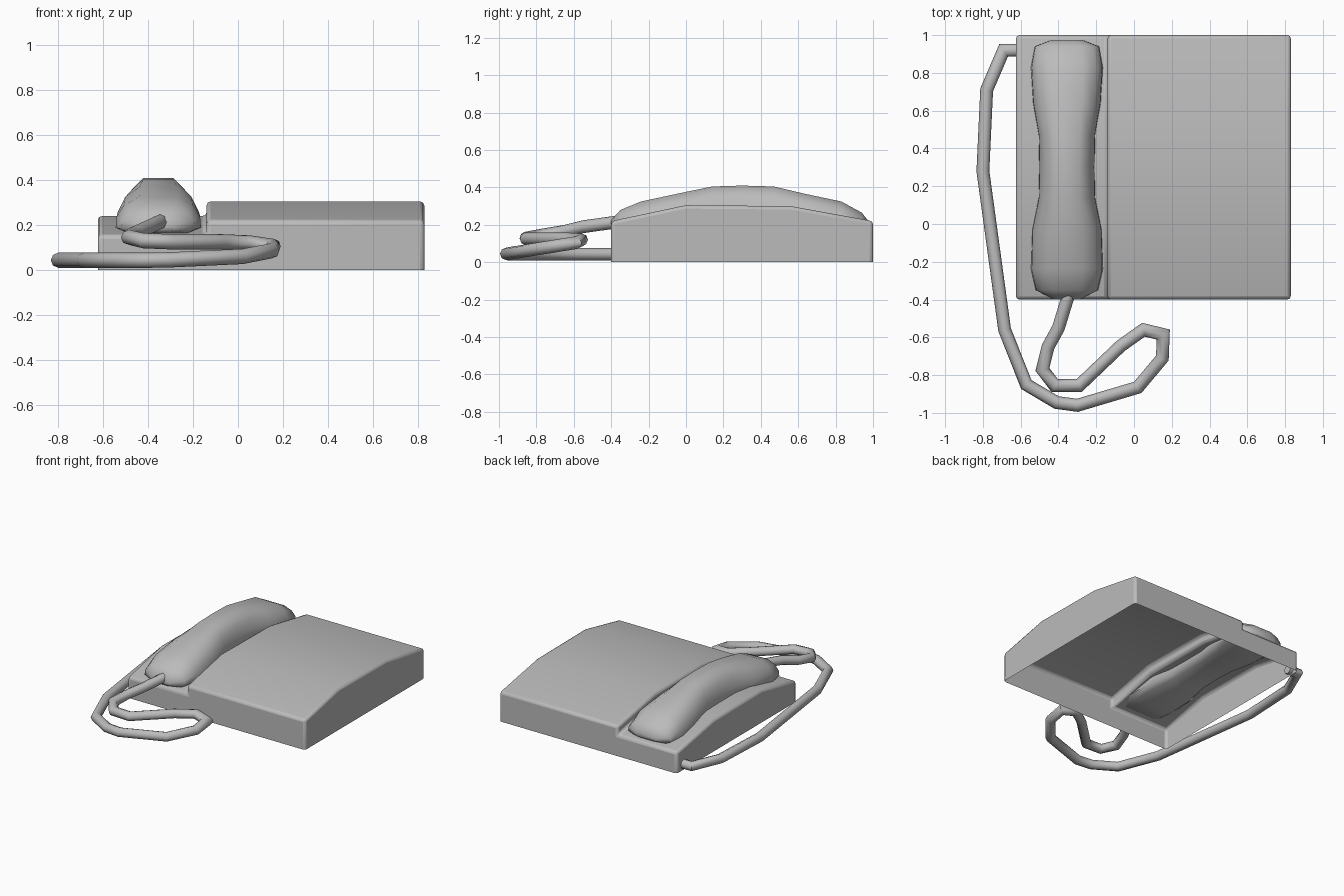
import bpy, bmesh, math
from mathutils import Vector

cube = bpy.data.objects.get("Cube")
if cube:
    bpy.data.objects.remove(cube, do_unlink=True)

grey = bpy.data.materials.new("light grey plastic")
grey.use_nodes = True
GREY = (0.5, 0.5, 0.5, 1)
grey.diffuse_color = GREY
grey.node_tree.nodes["Principled BSDF"].inputs["Base Color"].default_value = GREY


def loft(name, rings, closed, angle):
    """Skin a list of equal-length rings and cap both ends."""
    bm = bmesh.new()
    rows = [[bm.verts.new(p) for p in ring] for ring in rings]
    n = len(rows[0])
    for a, b in zip(rows, rows[1:]):
        for i in range(n if closed else n - 1):
            j = (i + 1) % n
            bm.faces.new((a[i], a[j], b[j], b[i]))
    bm.faces.new(rows[0][::-1])
    bm.faces.new(rows[-1])
    bmesh.ops.recalc_face_normals(bm, faces=bm.faces)
    # an open shell can recalculate inwards: the highest face must look up
    bm.faces.ensure_lookup_table()
    top = max(bm.faces, key=lambda f: f.calc_center_median().z)
    if top.normal.z < 0:
        bmesh.ops.reverse_faces(bm, faces=bm.faces)
    mesh = bpy.data.meshes.new(name)
    bm.to_mesh(mesh)
    bm.free()
    obj = bpy.data.objects.new(name, mesh)
    bpy.context.collection.objects.link(obj)
    mesh.materials.append(grey)
    bpy.ops.object.select_all(action='DESELECT')
    obj.select_set(True)
    bpy.context.view_layer.objects.active = obj
    bpy.ops.object.shade_smooth_by_angle(angle=math.radians(angle))
    return obj


# Housing: arched shell, open underneath, with a lower cradle strip
STEP = 0.065
housing = []
for y, h in [(-0.4, 0.22), (0.0, 0.305), (0.56, 0.3), (1.0, 0.22)]:
    section = [(-0.625, 0), (-0.625, h - STEP), (-0.14, h - STEP),
               (-0.14, h), (0.83, h), (0.83, 0)]
    housing.append([(x, y, z) for x, z in section])
body = loft("housing", housing, False, 50)
bevel = body.modifiers.new("soft edges", 'BEVEL')
bevel.width = 0.018
bevel.segments = 2
bevel.limit_method = 'ANGLE'
bevel.angle_limit = math.radians(40)

# Handset: stations of y, half width, underside and top height
stations = [(-0.4, 0.07, 0.175, 0.225), (-0.35, 0.165, 0.165, 0.28),
            (-0.24, 0.19, 0.165, 0.325), (-0.03, 0.185, 0.165, 0.37),
            (0.14, 0.15, 0.175, 0.405), (0.3, 0.147, 0.18, 0.41),
            (0.47, 0.15, 0.175, 0.405), (0.64, 0.18, 0.165, 0.365),
            (0.83, 0.19, 0.165, 0.325), (0.94, 0.17, 0.165, 0.265),
            (0.975, 0.08, 0.175, 0.22)]
half = [(0.8, 0), (1, 0.15), (0.98, 0.45), (0.8, 0.78), (0.45, 1)]
outline = half + [(-u, v) for u, v in reversed(half)]
rings = [[(-0.355 + u * w, y, lo + v * (hi - lo)) for u, v in outline]
         for y, w, lo, hi in stations]
loft("handset", rings, True, 50)

# Cord: eight-sided tube mitred along a bent path
path = [Vector(p) for p in [
    (-0.6, 0.92, 0.043), (-0.69, 0.92, 0.043), (-0.78, 0.71, 0.043),
    (-0.8, 0.28, 0.043), (-0.685, -0.56, 0.043), (-0.57, -0.85, 0.043),
    (-0.41, -0.945, 0.043), (-0.3, -0.96, 0.045), (0.02, -0.865, 0.06),
    (0.15, -0.71, 0.085), (0.155, -0.585, 0.105), (0.05, -0.56, 0.12),
    (-0.07, -0.645, 0.125), (-0.29, -0.855, 0.125), (-0.42, -0.855, 0.13),
    (-0.485, -0.77, 0.145), (-0.455, -0.65, 0.165), (-0.4, -0.55, 0.19),
    (-0.345, -0.37, 0.215)]]
RADIUS, SIDES = 0.034, 8
tube = []
for i, p in enumerate(path):
    before = (p - path[max(i - 1, 0)]).normalized()
    after = (path[min(i + 1, len(path) - 1)] - p).normalized()
    along = (before + after).normalized()
    across = along.cross(Vector((0, 0, 1))).normalized()
    up = across.cross(along)
    miter = 1 / max(along.dot(after if i == 0 else before), 0.7)
    turns = [2 * math.pi * k / SIDES for k in range(SIDES)]
    tube.append([p + across * math.cos(t) * RADIUS * miter + up * math.sin(t) * RADIUS
                 for t in turns])
loft("cord", tube, True, 50)
